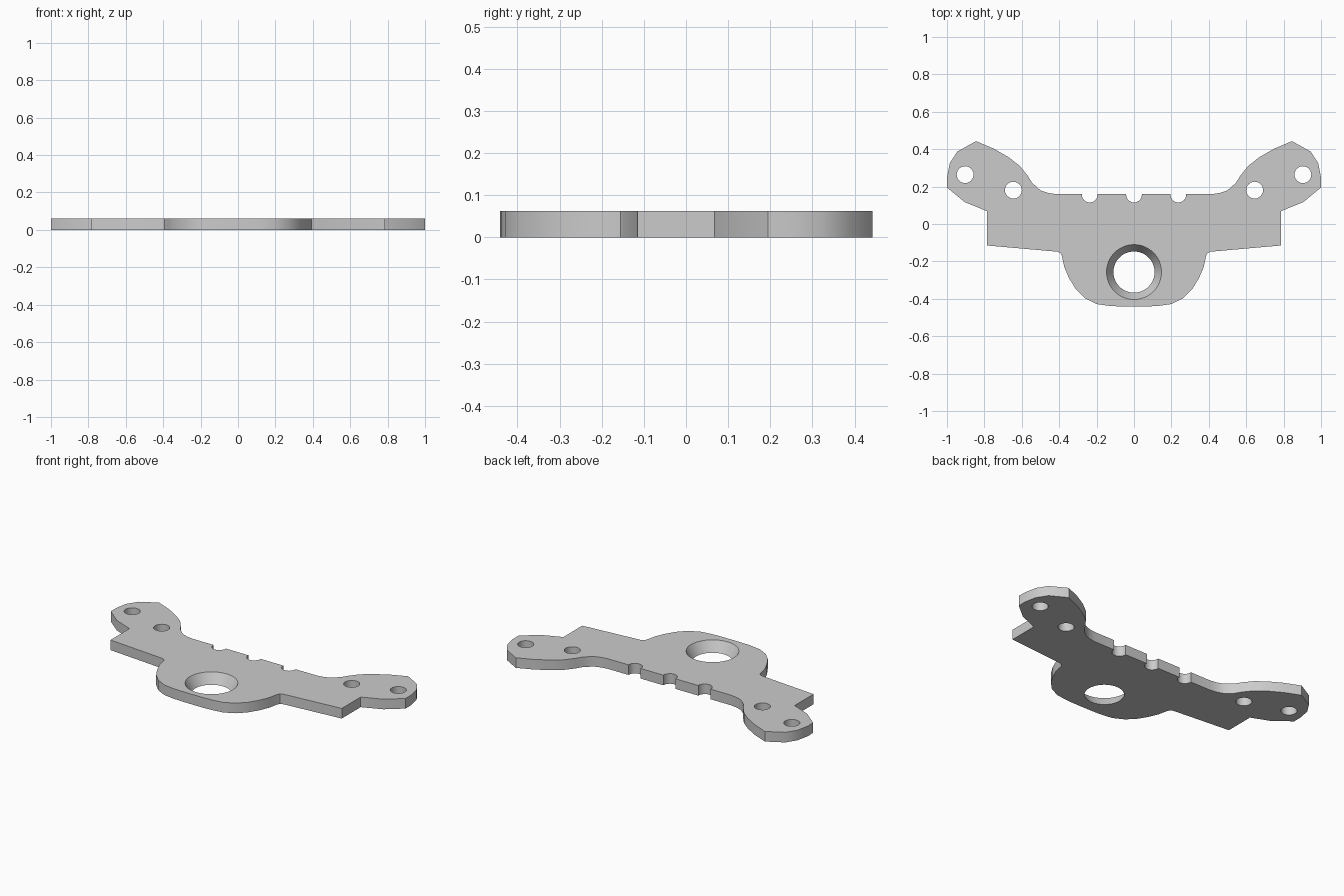
import bpy
import bmesh
import math

THICK = 0.062

cube = bpy.data.objects.get("Cube")
if cube:
    bpy.data.objects.remove(cube, do_unlink=True)

grey = bpy.data.materials.new("plain_grey")
grey.use_nodes = True
colour = (0.6, 0.6, 0.6, 1)
grey.diffuse_color = colour
grey.node_tree.nodes["Principled BSDF"].inputs["Base Color"].default_value = colour


def add_object(name, bm):
    bmesh.ops.recalc_face_normals(bm, faces=bm.faces)
    mesh = bpy.data.meshes.new(name)
    bm.to_mesh(mesh)
    bm.free()
    mesh.materials.append(grey)
    obj = bpy.data.objects.new(name, mesh)
    bpy.context.collection.objects.link(obj)
    return obj


# Half outline, from the back edge round the arm to the front lobe
half = [
    (0.42, 0.16), (0.46, 0.166), (0.50, 0.18), (0.545, 0.22), (0.57, 0.26),
    (0.61, 0.31), (0.67, 0.357), (0.75, 0.403), (0.845, 0.443),
    (0.945, 0.387), (0.985, 0.325), (1.0, 0.25), (1.0, 0.195),
    (0.905, 0.117), (0.785, 0.068), (0.785, -0.115),
    (0.41, -0.148), (0.393, -0.156), (0.385, -0.172), (0.373, -0.23),
    (0.347, -0.29), (0.312, -0.347), (0.265, -0.395), (0.20, -0.428),
    (0.13, -0.438), (0.07, -0.441),
]
outline = half + [(-x, y) for x, y in reversed(half)]

# Flat plate
bm = bmesh.new()
face = bm.faces.new([bm.verts.new((x, y, 0)) for x, y in outline])
solid = bmesh.ops.extrude_face_region(bm, geom=[face])
top = [v for v in solid["geom"] if isinstance(v, bmesh.types.BMVert)]
bmesh.ops.translate(bm, verts=top, vec=(0, 0, THICK))
plate = add_object("bracket_plate", bm)


# Round cutters, extended past both faces along the same taper
def cut_hole(name, x, y, r_bottom, r_top, sides):
    slope = (r_top - r_bottom) / 2
    bm = bmesh.new()
    bmesh.ops.create_cone(bm, cap_ends=True, segments=sides,
                          radius1=r_bottom - slope, radius2=r_top + slope,
                          depth=THICK * 2)
    bmesh.ops.translate(bm, verts=bm.verts, vec=(x, y, THICK / 2))
    cutter = add_object(name, bm)
    cutter.hide_render = True
    mod = plate.modifiers.new(name, "BOOLEAN")
    mod.operation = "DIFFERENCE"
    mod.solver = "EXACT"
    mod.object = cutter
    bpy.context.view_layer.objects.active = plate
    bpy.ops.object.modifier_apply(modifier=name)
    bpy.data.objects.remove(cutter, do_unlink=True)


cut_hole("centre_hole", 0, -0.257, 0.11, 0.147, 48)
for side in (-1, 1):
    cut_hole("outer_hole", side * 0.903, 0.264, 0.045, 0.045, 24)
    cut_hole("inner_hole", side * 0.645, 0.181, 0.045, 0.045, 24)
for x in (-0.237, 0, 0.237):
    cut_hole("edge_notch", x, 0.157, 0.042, 0.042, 24)

# Smooth curved walls, crisp rims
bpy.ops.object.select_all(action="DESELECT")
plate.select_set(True)
bpy.context.view_layer.objects.active = plate
bpy.ops.object.shade_smooth_by_angle(angle=math.radians(30))
